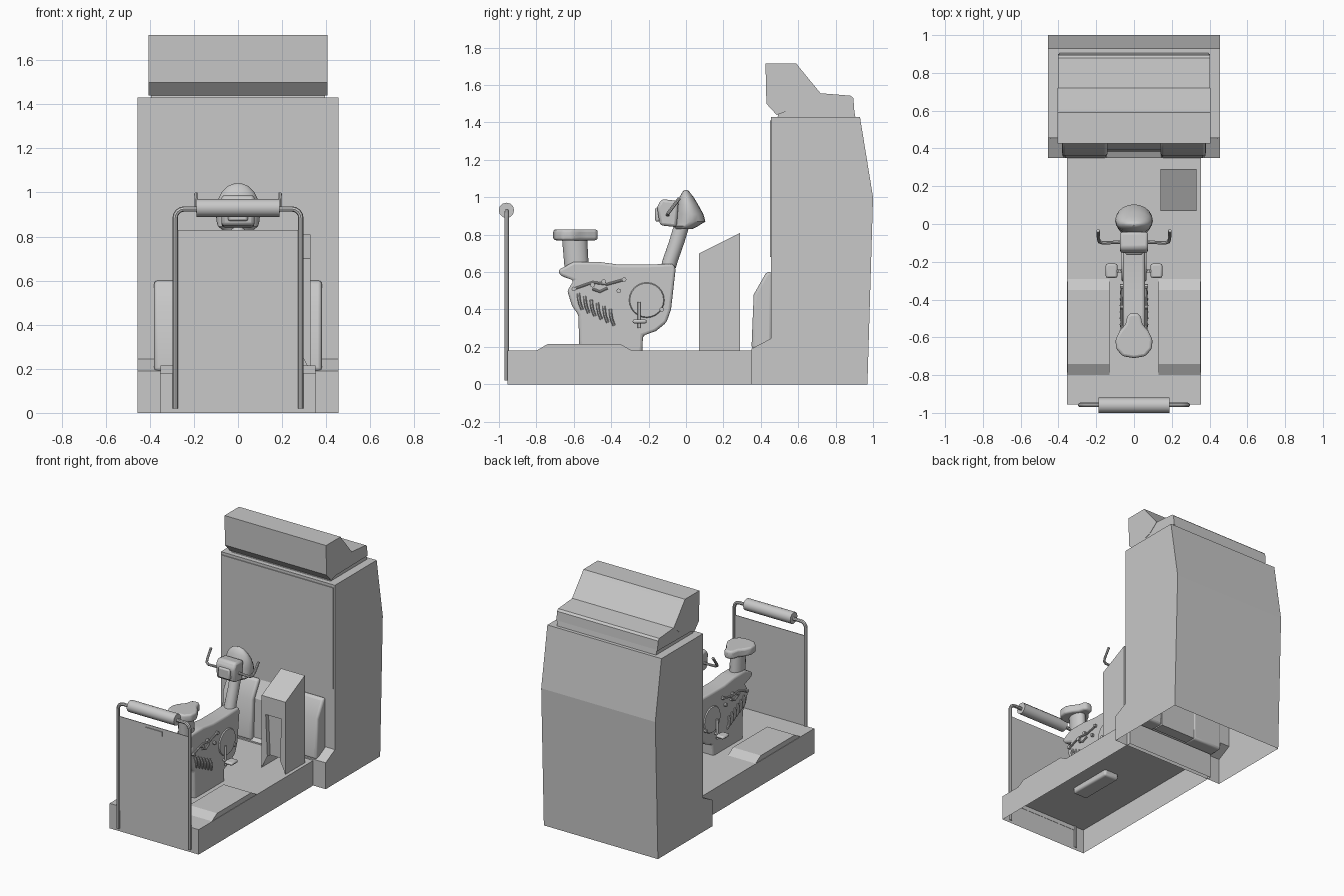
import bpy, bmesh, math
from mathutils import Vector

if "Cube" in bpy.data.objects:
    bpy.data.objects.remove(bpy.data.objects["Cube"])

grey = bpy.data.materials.new("plain grey")
grey.diffuse_color = (0.58, 0.58, 0.58, 1)
grey.use_nodes = True
grey.node_tree.nodes["Principled BSDF"].inputs["Base Color"].default_value = grey.diffuse_color


def finish(name, bm, bevel=0, segs=1, smooth=False):
    bmesh.ops.recalc_face_normals(bm, faces=bm.faces)
    me = bpy.data.meshes.new(name)
    bm.to_mesh(me)
    bm.free()
    ob = bpy.data.objects.new(name, me)
    bpy.context.collection.objects.link(ob)
    me.materials.append(grey)
    if bevel:
        m = ob.modifiers.new("bevel", 'BEVEL')
        m.width, m.segments, m.limit_method = bevel, segs, 'ANGLE'
    if smooth:
        bpy.ops.object.select_all(action='DESELECT')
        ob.select_set(True)
        bpy.context.view_layer.objects.active = ob
        bpy.ops.object.shade_smooth_by_angle(angle=math.radians(40))
    return ob


def prism(name, pts, a, b, axis='X', open_bottom=False, **kw):
    """Extrude a (y, z) outline along x, or an (x, y) outline along z."""
    bm = bmesh.new()
    put = (lambda p, t: (t, p[0], p[1])) if axis == 'X' else (lambda p, t: (p[0], p[1], t))
    lo = [bm.verts.new(put(p, a)) for p in pts]
    hi = [bm.verts.new(put(p, b)) for p in pts]
    bm.faces.new(lo)
    bm.faces.new(hi)
    for i in range(len(pts)):
        j = (i + 1) % len(pts)
        bm.faces.new((lo[i], lo[j], hi[j], hi[i]))
    if open_bottom:
        low = [f for f in bm.faces if all(v.co.z < 0.001 for v in f.verts)]
        bmesh.ops.delete(bm, geom=low, context='FACES_ONLY')
    return finish(name, bm, **kw)


def box(name, x0, x1, y0, y1, z0, z1, **kw):
    return prism(name, [(y0, z0), (y1, z0), (y1, z1), (y0, z1)], x0, x1, **kw)


def loft(name, rings, n=16):
    """Join ellipses given as (z, centre y, half width x, half depth y)."""
    bm = bmesh.new()
    rows = [[bm.verts.new((rx * math.cos(2 * math.pi * i / n),
                           cy + ry * math.sin(2 * math.pi * i / n), z))
             for i in range(n)] for z, cy, rx, ry in rings]
    for a, b in zip(rows, rows[1:]):
        for i in range(n):
            j = (i + 1) % n
            bm.faces.new((a[i], a[j], b[j], b[i]))
    bm.faces.new(rows[0])
    bm.faces.new(rows[-1])
    return finish(name, bm, smooth=True)


def rod(name, p, q, r, n=12, r2=None):
    p, q = Vector(p), Vector(q)
    bm = bmesh.new()
    bmesh.ops.create_cone(bm, cap_ends=True, segments=n, radius1=r,
                          radius2=r if r2 is None else r2, depth=(q - p).length)
    bm.transform((q - p).to_track_quat('Z', 'Y').to_matrix().to_4x4())
    bmesh.ops.translate(bm, vec=(p + q) / 2, verts=bm.verts)
    return finish(name, bm, smooth=True)


def tube(name, pts, r):
    """Round pipe through a list of points, kept as a mesh."""
    cu = bpy.data.curves.new(name, 'CURVE')
    cu.dimensions, cu.bevel_depth, cu.bevel_resolution, cu.use_fill_caps = '3D', r, 2, True
    sp = cu.splines.new('POLY')
    sp.points.add(len(pts) - 1)
    for s, p in zip(sp.points, pts):
        s.co = (*p, 1)
    tmp = bpy.data.objects.new(name, cu)
    bm = bmesh.new()
    me = bpy.data.meshes.new_from_object(tmp)
    bm.from_mesh(me)
    bpy.data.objects.remove(tmp)
    return finish(name, bm, smooth=True)


# Hollow platform and low side treads
box("platform", -0.355, 0.355, -0.955, 0.38, 0, 0.18, open_bottom=True)
tread = [(-0.8, 0.18), (-0.29, 0.18), (-0.35, 0.215), (-0.74, 0.215)]
for s in (-1, 1):
    prism("tread", tread, s * 0.13, s * 0.352)

# Cabinet with forward foot, open underneath
cabinet = [(0.35, 0), (0.35, 0.19), (0.455, 0.245), (0.455, 1.43), (0.93, 1.43),
           (1.0, 1.0), (0.97, 0)]
prism("cabinet", cabinet, -0.455, 0.455, open_bottom=True)
box("screen_panel", -0.445, 0.445, 0.449, 0.456, 0.68, 1.41)

# Rounded speaker pods at the foot of the screen
pod = [(0.46, 0.19), (0.35, 0.19), (0.362, 0.48), (0.43, 0.6), (0.46, 0.6)]
for s in (-1, 1):
    prism("speaker_pod", pod, s * 0.14, s * 0.38, bevel=0.02, segs=3, smooth=True)
prism("pod_bridge", [(y + 0.03 if y < 0.45 else y, z) for y, z in pod], -0.14, 0.14)

# Marquee above the cabinet
prism("marquee_neck", [(0.49, 1.43), (0.905, 1.43), (0.89, 1.53), (0.5, 1.48)], -0.395, 0.395)
prism("marquee_sign", [(0.425, 1.715), (0.43, 1.5), (0.485, 1.44), (0.65, 1.5), (0.72, 1.555),
                       (0.605, 1.695), (0.59, 1.715)], -0.405, 0.405)
prism("marquee_lid", [(0.52, 1.455), (0.9, 1.46), (0.895, 1.53), (0.88, 1.543), (0.72, 1.556)],
      -0.403, 0.403)

# Coin pedestal with a recessed door
bm = bmesh.new()
x0, x1 = 0.14, 0.33
v = [bm.verts.new(c) for x in (x0, x1) for c in
     ((x, 0.07, 0.18), (x, 0.29, 0.18), (x, 0.29, 0.81), (x, 0.07, 0.7))]
for f in ((0, 1, 2, 3), (4, 5, 6, 7), (1, 2, 6, 5), (2, 3, 7, 6)):
    bm.faces.new([v[i] for i in f])
door = bm.faces.new([v[i] for i in (0, 3, 7, 4)])
bmesh.ops.recalc_face_normals(bm, faces=bm.faces)
bmesh.ops.inset_region(bm, faces=[door], thickness=0.045)
for w in door.verts:
    w.co.z = 0.27 if w.co.z < 0.4 else 0.57
ret = bmesh.ops.inset_region(bm, faces=[door], thickness=0.002, depth=-0.03)
finish("coin_pedestal", bm)

# Rear rail with back pad and screen panel
def arc(s):
    return [(s * (0.245 + 0.04 * math.cos(a)), -0.958, 0.885 + 0.04 * math.sin(a))
            for a in [i * math.pi / 8 for i in range(5)]]
tube("rear_rail", [(-0.285, -0.958, 0.02)] + arc(-1) + arc(1)[::-1] + [(0.285, -0.958, 0.02)], 0.012)
rod("back_pad", (-0.188, -0.96, 0.93), (0.188, -0.96, 0.93), 0.041, 12)
box("rear_panel", -0.28, 0.28, -0.958, -0.953, 0.15, 0.83)
box("panel_label", -0.067, 0.067, -0.964, -0.957, 0.775, 0.81)

# Bike frame
frame = [(-0.57, 0.14), (-0.235, 0.14), (-0.23, 0.26), (-0.16, 0.285), (-0.105, 0.33),
         (-0.08, 0.4), (-0.055, 0.62), (-0.07, 0.645), (-0.2, 0.64), (-0.36, 0.64),
         (-0.47, 0.655), (-0.6, 0.655), (-0.685, 0.61), (-0.67, 0.58), (-0.6, 0.555),
         (-0.635, 0.5), (-0.61, 0.42), (-0.575, 0.37)]
prism("bike_frame", frame, -0.058, 0.058, bevel=0.02, segs=3, smooth=True)

# Ribs, pipes, bolts, crank and pedals on both sides
for s in (-1, 1):
    for i in range(6):
        y, z = -0.575 + i * 0.034, 0.485 - i * 0.017
        tube("side_rib", [(s * 0.056, y, z), (s * 0.067, y + 0.003, z - 0.03),
                          (s * 0.067, y + 0.008, z - 0.055), (s * 0.056, y + 0.02, z - 0.085)], 0.009)
    tube("side_pipe", [(s * 0.062, -0.6, 0.51), (s * 0.066, -0.5, 0.545),
                       (s * 0.066, -0.42, 0.535), (s * 0.062, -0.33, 0.56)], 0.007)
    tube("side_link", [(s * 0.062, -0.5, 0.51), (s * 0.066, -0.46, 0.495),
                       (s * 0.062, -0.42, 0.515)], 0.007)
    for y, z in ((-0.6, 0.51), (-0.5, 0.53), (-0.44, 0.55), (-0.33, 0.56), (-0.36, 0.5), (-0.13, 0.4)):
        rod("bolt", (s * 0.05, y, z), (s * 0.075, y, z), 0.012, 8)
    rod("crank_disc", (s * 0.05, -0.21, 0.45), (s * 0.065, -0.21, 0.45), 0.1, 24, 0.09)
    rod("crank_arm", (s * 0.075, -0.25, 0.44), (s * 0.075, -0.25, 0.3), 0.008)
    rod("crank_axle", (s * 0.05, -0.25, 0.335), (s * 0.12, -0.25, 0.335), 0.008)
    box("pedal", s * 0.088, s * 0.15, -0.285, -0.21, 0.325, 0.347, bevel=0.01, segs=2, smooth=True)

# Seat post and saddle
loft("seat_post", [(0.63, -0.585, 0.045, 0.065), (0.77, -0.595, 0.045, 0.067)])
half = [(0.0, -0.71), (0.06, -0.7), (0.095, -0.66), (0.098, -0.61), (0.075, -0.565),
        (0.045, -0.53), (0.036, -0.49), (0.02, -0.472)]
saddle = half + [(-x, y) for x, y in half[:0:-1]]
prism("saddle", saddle, 0.77, 0.828, axis='Z', bevel=0.014, segs=3, smooth=True)

# Steering column and cowl
loft("column", [(0.62, -0.095, 0.042, 0.04), (0.66, -0.085, 0.04, 0.042),
                (0.76, -0.05, 0.038, 0.042), (0.86, -0.02, 0.038, 0.042)])
loft("cowl", [(0.83, -0.012, 0.07, 0.045), (0.845, -0.002, 0.09, 0.065),
              (0.87, 0.022, 0.098, 0.082), (0.91, 0.018, 0.1, 0.075),
              (0.96, 0.01, 0.095, 0.055), (1.0, 0.003, 0.075, 0.038),
              (1.03, 0.0, 0.045, 0.018), (1.04, 0.0, 0.02, 0.006)], 20)
prism("dash_box", [(-0.14, 0.85), (-0.05, 0.84), (-0.04, 0.98), (-0.13, 0.99), (-0.155, 0.95)],
      -0.075, 0.075, bevel=0.015, segs=2, smooth=True)
box("dash_face", -0.045, 0.045, -0.165, -0.13, 0.87, 0.945, bevel=0.01, segs=2, smooth=True)

# Handlebars
for s in (-1, 1):
    tube("handlebar", [(s * 0.05, -0.095, 0.905), (s * 0.165, -0.1, 0.905), (s * 0.183, -0.095, 0.915),
                       (s * 0.188, -0.08, 0.935), (s * 0.19, -0.035, 0.995)], 0.009)
